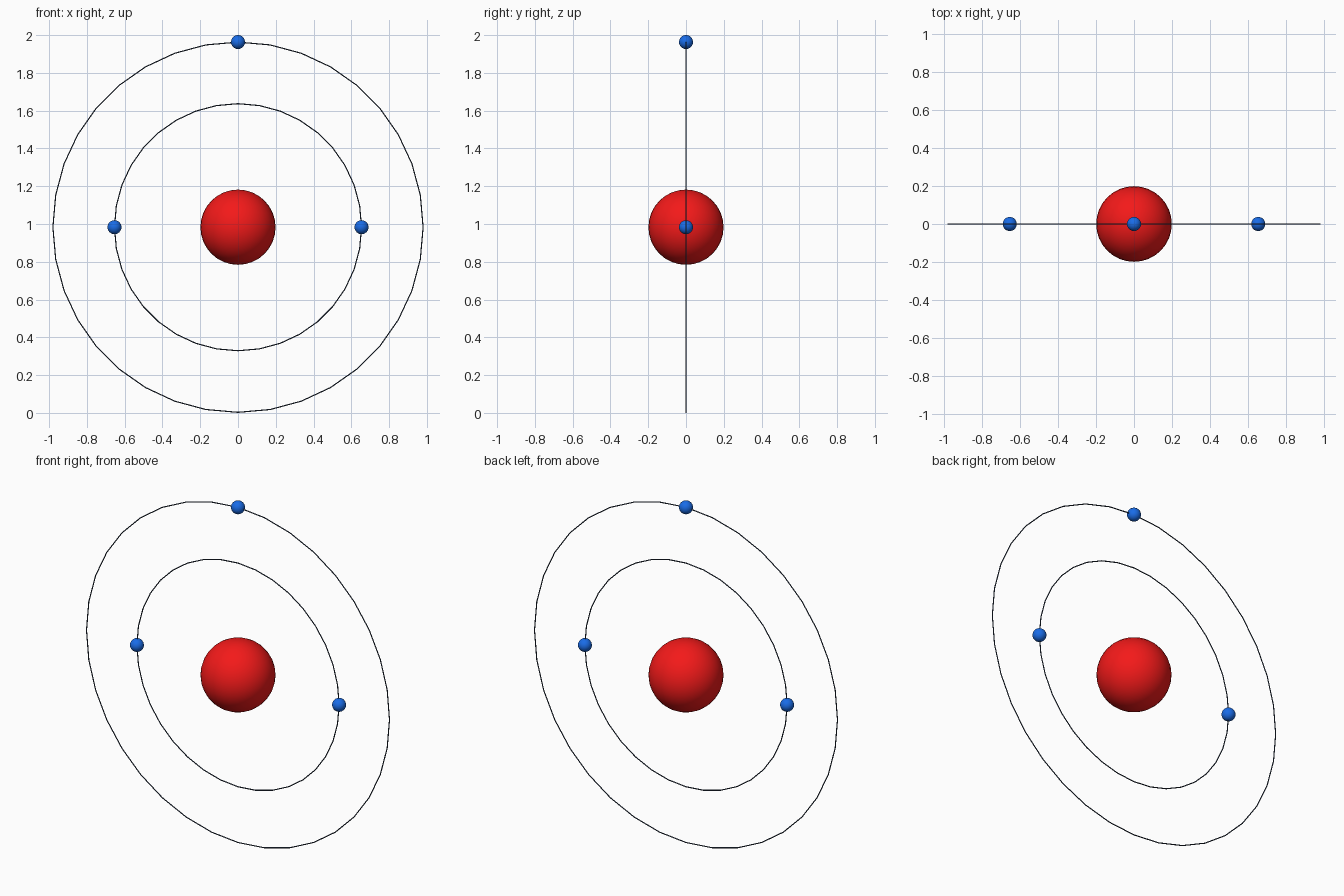
import bpy
import math

if "Cube" in bpy.data.objects:
    bpy.data.objects.remove(bpy.data.objects["Cube"])

CZ = 0.983                      # height of the atom's centre
INNER, OUTER = 0.654, 0.98      # orbit radii
TUBE = 0.003


def material(name, color):
    m = bpy.data.materials.new(name)
    m.diffuse_color = (*color, 1)
    m.use_nodes = True
    m.node_tree.nodes["Principled BSDF"].inputs["Base Color"].default_value = m.diffuse_color
    return m


red = material("red", (0.9, 0.01, 0.01))
blue = material("blue", (0.01, 0.15, 0.8))
dark = material("dark", (0.03, 0.05, 0.09))


def finish(name, mat):
    o = bpy.context.object
    o.name = name
    o.data.materials.append(mat)
    bpy.ops.object.shade_smooth_by_angle(angle=math.radians(40))


def ball(name, radius, x, z, mat):
    bpy.ops.mesh.primitive_uv_sphere_add(segments=32, ring_count=16,
                                         radius=radius, location=(x, 0, z))
    finish(name, mat)


def orbit(name, radius):
    bpy.ops.mesh.primitive_torus_add(major_segments=36, minor_segments=12,
                                     major_radius=radius, minor_radius=TUBE,
                                     location=(0, 0, CZ),
                                     rotation=(math.pi / 2, 0, 0))
    finish(name, dark)


# Nucleus
ball("nucleus", 0.199, 0, CZ, red)

# Orbit rings
orbit("inner_orbit", INNER)
orbit("outer_orbit", OUTER)

# Electrons
ball("electron_left", 0.037, -INNER, CZ, blue)
ball("electron_right", 0.037, INNER, CZ, blue)
ball("electron_top", 0.037, 0, CZ + OUTER, blue)
